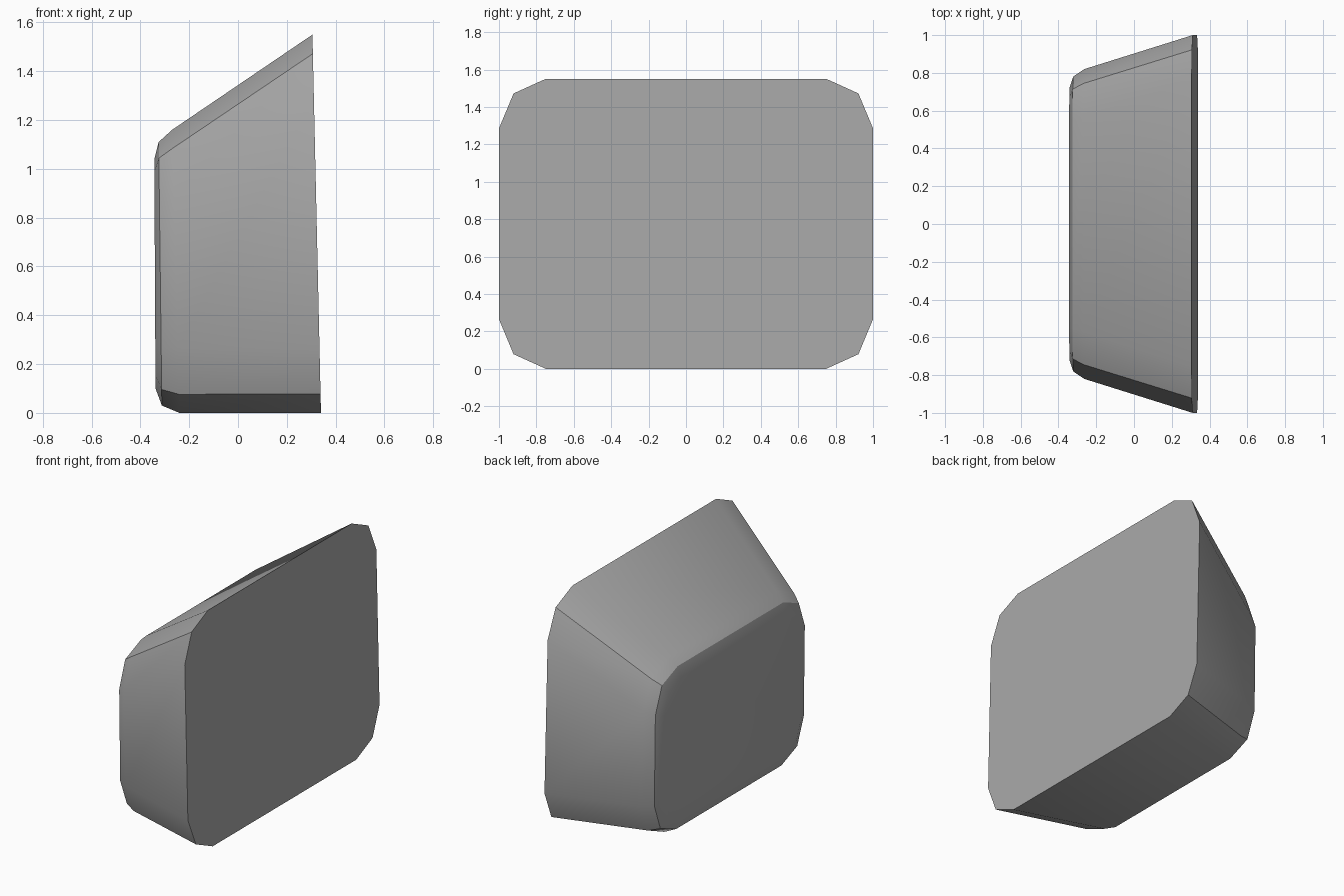
import bpy
import bmesh

cube = bpy.data.objects.get("Cube")
if cube:
    bpy.data.objects.remove(cube, do_unlink=True)

grey = bpy.data.materials.new("mid grey")
grey.use_nodes = True
colour = (0.4, 0.4, 0.4, 1)
grey.diffuse_color = colour
grey.node_tree.nodes["Principled BSDF"].inputs["Base Color"].default_value = colour


def ring(bm, x_bottom, x_top, half, low, high, cut_y, cut_z, tip):
    """Rounded rectangle across x, leaning from x_bottom to x_top."""
    half_side = [(half - cut_y, low), (half - tip, low + tip),
                 (half, low + cut_z), (half, high - cut_z),
                 (half - tip, high - tip), (half - cut_y, high)]
    outline = half_side + [(-y, z) for y, z in reversed(half_side)]
    return [bm.verts.new((x_bottom + (x_top - x_bottom) * (z - low) / (high - low), y, z))
            for y, z in outline]


# Tapered block: wide end first, then the rounded-over narrow end
bm = bmesh.new()
rings = [
    ring(bm, 0.34, 0.305, 1.0, 0.0, 1.55, 0.25, 0.265, 0.078),
    ring(bm, -0.24, -0.27, 0.82, 0.0, 1.16, 0.25, 0.265, 0.076),
    ring(bm, -0.312, -0.325, 0.78, 0.03, 1.11, 0.23, 0.24, 0.066),
    ring(bm, -0.338, -0.343, 0.72, 0.10, 1.04, 0.18, 0.19, 0.053),
]
for a, b in zip(rings, rings[1:]):
    for i in range(len(a)):
        j = (i + 1) % len(a)
        bm.faces.new((a[i], a[j], b[j], b[i]))
bm.faces.new(rings[0])
bm.faces.new(rings[-1])
bmesh.ops.recalc_face_normals(bm, faces=bm.faces)

mesh = bpy.data.meshes.new("tapered_block")
bm.to_mesh(mesh)
bm.free()
mesh.materials.append(grey)
block = bpy.data.objects.new("tapered_block", mesh)
bpy.context.collection.objects.link(block)

# Smooth the soft bends, keep the corner ridges crisp
bpy.ops.object.select_all(action="DESELECT")
block.select_set(True)
bpy.context.view_layer.objects.active = block
bpy.ops.object.shade_smooth_by_angle(angle=0.52)
